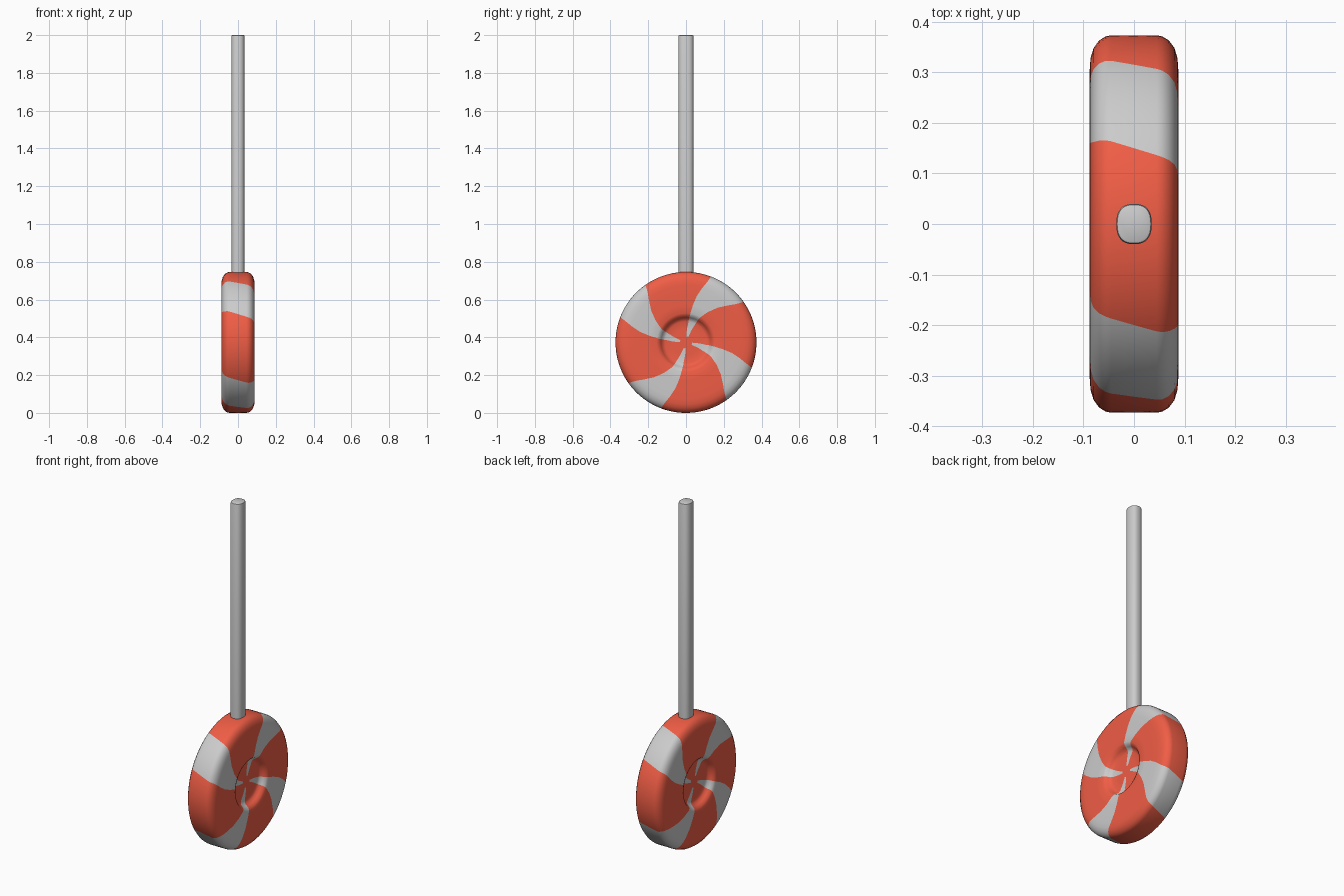
import bpy, bmesh
from math import sin, cos, pi, radians, copysign

if "Cube" in bpy.data.objects:
    bpy.data.objects.remove(bpy.data.objects["Cube"])

def material(name, color):
    m = bpy.data.materials.new(name)
    m.diffuse_color = color
    m.use_nodes = True
    m.node_tree.nodes["Principled BSDF"].inputs["Base Color"].default_value = m.diffuse_color
    return m

def finish(bm, name, angle):
    bmesh.ops.recalc_face_normals(bm, faces=bm.faces[:])
    me = bpy.data.meshes.new(name)
    bm.to_mesh(me)
    bm.free()
    ob = bpy.data.objects.new(name, me)
    bpy.context.collection.objects.link(ob)
    bpy.ops.object.select_all(action='DESELECT')
    ob.select_set(True)
    bpy.context.view_layer.objects.active = ob
    bpy.ops.object.shade_smooth_by_angle(angle=radians(angle))
    return ob

R = 0.373

# Candy half profile: x, radius, pale stripe start and end angle
half = [(.053, .032, 67, 88), (.053, .07, 66, 86), (.053, .11, 63, 83),
        (.058, .123, 62.5, 83), (.070, .132, 62, 82.5), (.082, .141, 61.5, 82),
        (.088, .155, 60, 81.5), (.088, .20, 54, 79.5), (.088, .25, 47.5, 77),
        (.088, .30, 41, 73.5), (.086, .328, 38, 71.3), (.080, .348, 36.5, 70.2),
        (.069, .363, 35.7, 69.6), (.056, .371, 35.2, 69.1),
        (.045, R, 34.7, 68.6), (0, R, 32.4, 66.3)]
# The far face continues the twist over the rim
profile = half + [(-x, r, 98.7 - hi, 98.7 - lo) for x, r, lo, hi in half[-2::-1]]

PALE, RED = 7, 11
bm = bmesh.new()
rings = []
for x, r, lo, hi in profile:
    ring = []
    for k in range(4):
        angles = [lo + (hi - lo) * i / PALE for i in range(PALE)]
        angles += [hi + (lo + 90 - hi) * i / RED for i in range(RED)]
        for a in angles:
            t = radians(a + 90 * k)
            ring.append(bm.verts.new((x, r * cos(t), R + r * sin(t))))
    rings.append(ring)
n = len(rings[0])
for a, b in zip(rings, rings[1:]):
    for i in range(n):
        j = (i + 1) % n
        f = bm.faces.new((a[i], a[j], b[j], b[i]))
        f.material_index = 0 if i % (PALE + RED) < PALE else 1
# Red hubs
for ring in (rings[0], rings[-1]):
    bm.faces.new(ring).material_index = 1
candy = finish(bm, "swirl_candy", 60)
candy.data.materials.append(material("pale", (.8, .8, .8, 1)))
candy.data.materials.append(material("red", (.87, .11, .06, 1)))

# Stick: rounded oval section with softened ends
bm = bmesh.new()
N = 32
levels = [(.70, 1), (1.992, 1), (1.998, .95), (2.0, .86)]
rings = []
for z, s in levels:
    ring = []
    for i in range(N):
        c, d = cos(2 * pi * i / N), sin(2 * pi * i / N)
        ring.append(bm.verts.new((s * .035 * copysign(abs(c) ** .8, c),
                                  s * .040 * copysign(abs(d) ** .8, d), z)))
    rings.append(ring)
for a, b in zip(rings, rings[1:]):
    for i in range(N):
        j = (i + 1) % N
        bm.faces.new((a[i], a[j], b[j], b[i]))
bm.faces.new(rings[0])
bm.faces.new(rings[-1])
finish(bm, "stick", 40)
